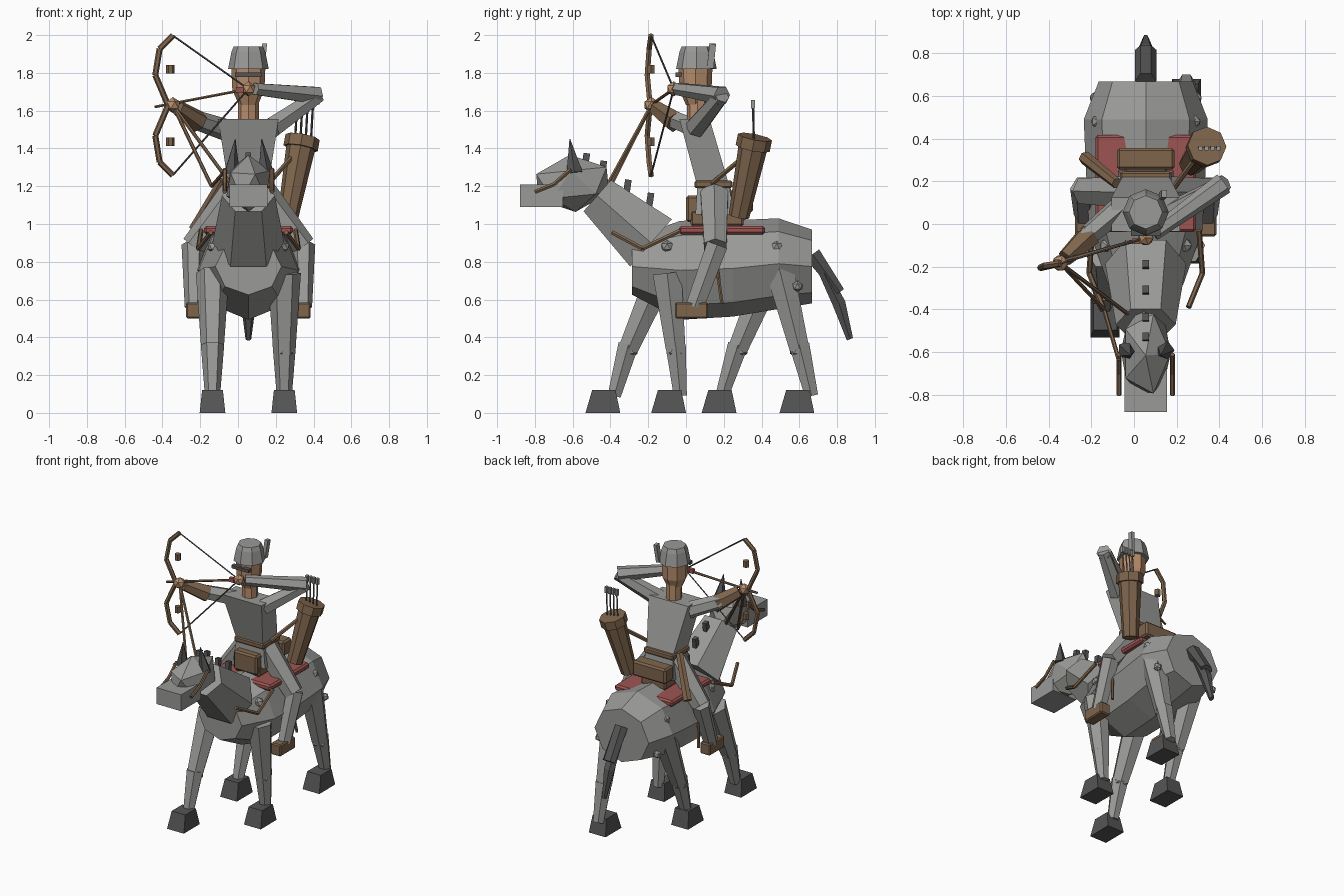
import bpy, bmesh, math
from mathutils import Vector, Matrix, Euler

if "Cube" in bpy.data.objects:
    bpy.data.objects.remove(bpy.data.objects["Cube"], do_unlink=True)

MID = 0.055  # centre line of horse and rider


def material(name, rgb):
    m = bpy.data.materials.new(name)
    m.use_nodes = True
    m.diffuse_color = (*rgb, 1)
    m.node_tree.nodes["Principled BSDF"].inputs["Base Color"].default_value = (*rgb, 1)
    return m


GREY = material("grey", (0.32, 0.32, 0.31))
DARK = material("dark grey", (0.09, 0.09, 0.09))
BROWN = material("leather brown", (0.21, 0.13, 0.073))
SKIN = material("skin", (0.48, 0.27, 0.15))
RED = material("blanket red", (0.34, 0.09, 0.085))


def finish(name, bm, mat):
    bmesh.ops.recalc_face_normals(bm, faces=bm.faces)
    mesh = bpy.data.meshes.new(name)
    bm.to_mesh(mesh)
    bm.free()
    mesh.materials.append(mat)
    ob = bpy.data.objects.new(name, mesh)
    bpy.context.scene.collection.objects.link(ob)
    return ob


def tube(name, mat, stations, n=6, axis=None, phase=0.0):
    """Loft n-sided rings; a station is (point, radius) or (point, radius_u, radius_v)."""
    d = Vector(axis) if axis else Vector(stations[-1][0]) - Vector(stations[0][0])
    d.normalize()
    ref = Vector((0, 1, 0)) if abs(d.x) > 0.8 else Vector((1, 0, 0))
    u = (ref - d * ref.dot(d)).normalized()
    v = d.cross(u)
    bm = bmesh.new()
    rings = []
    for s in stations:
        p, ru, rv = Vector(s[0]), s[1], s[-1]
        angles = [phase + math.tau * i / n for i in range(n)]
        rings.append([bm.verts.new(p + u * ru * math.cos(a) + v * rv * math.sin(a)) for a in angles])
    for a, b in zip(rings, rings[1:]):
        for i in range(n):
            bm.faces.new((a[i], a[(i + 1) % n], b[(i + 1) % n], b[i]))
    bm.faces.new(rings[0])
    bm.faces.new(rings[-1])
    return finish(name, bm, mat)


def rod(name, mat, points, r, n=6):
    for a, b in zip(points, points[1:]):
        tube(name, mat, [(a, r), (b, r)], n)


def slab(name, mat, bottom, half_b, top, half_t):
    """Tapered box with level ends."""
    k = math.sqrt(2)
    return tube(name, mat, [(bottom, half_b[0] * k, half_b[1] * k), (top, half_t[0] * k, half_t[1] * k)],
                4, (0, 0, 1), math.pi / 4)


def box(name, mat, centre, size, bevel=0.0, rot=(0, 0, 0)):
    bm = bmesh.new()
    bmesh.ops.create_cube(bm, size=1, matrix=Matrix.LocRotScale(Vector(centre), Euler(rot), Vector(size)))
    if bevel:
        bmesh.ops.bevel(bm, geom=bm.edges[:], offset=bevel, segments=1, affect='EDGES')
    return finish(name, bm, mat)


def ball(name, mat, centre, radii, rot=(0, 0, 0)):
    bm = bmesh.new()
    bmesh.ops.create_icosphere(bm, subdivisions=1, radius=1,
                               matrix=Matrix.LocRotScale(Vector(centre), Euler(rot), Vector(radii)))
    return finish(name, bm, mat)


# Horse barrel, neck and head
tube("horse_body", GREY, [((MID, -0.285, 0.775), 0.175, 0.15), ((MID, -0.03, 0.755), 0.265, 0.262),
                          ((MID, 0.25, 0.765), 0.28, 0.255), ((MID, 0.49, 0.79), 0.29, 0.24),
                          ((MID, 0.667, 0.775), 0.22, 0.195)], 8, (0, 1, 0))
tube("horse_neck", GREY, [((MID, -0.185, 0.9), 0.19, 0.193), ((MID, -0.47, 1.15), 0.14, 0.127)], 6)
ball("horse_head", GREY, (MID, -0.6, 1.215), (0.13, 0.22, 0.152), (0.1, 0, 0))
box("muzzle", GREY, (MID, -0.765, 1.15), (0.2, 0.23, 0.12))
for y, z in ((-0.19, 1.13), (-0.31, 1.2), (-0.44, 1.3), (-0.53, 1.34)):
    box("mane_tuft", DARK, (MID, y, z), (0.03, 0.035, 0.07), 0, (-0.15, 0, 0))

# Tail
tube("tail_upper", DARK, [((MID, 0.67, 0.84), 0.05), ((MID, 0.815, 0.64), 0.05, 0.03)], 6)
tube("tail_lower", DARK, [((MID, 0.73, 0.74), 0.045, 0.03), ((MID, 0.81, 0.58), 0.04, 0.04),
                          ((MID, 0.868, 0.39), 0.015, 0.02)], 6)

# Horse legs: side, hip (y, z), knee, fetlock y, hoof y
legs = ((-1, (-0.13, 0.74), (-0.305, 0.34), -0.38, -0.44),
        (1, (-0.1, 0.74), (-0.055, 0.34), -0.03, -0.092),
        (-1, (0.46, 0.78), (0.275, 0.34), 0.19, 0.175),
        (1, (0.49, 0.78), (0.6, 0.34), 0.665, 0.587))
for side, (hy, hz), (ky, kz), fy, oy in legs:
    x = MID + side * 0.19
    tube("horse_upper_leg", GREY, [((x, hy, hz), 0.088), ((x, ky, kz), 0.06)], 6)
    ball("horse_knee", GREY, (x, ky, kz), (0.062, 0.058, 0.06))
    tube("horse_lower_leg", GREY, [((x, ky, kz + 0.02), 0.062), ((x, fy, 0.09), 0.04)], 6)
    slab("hoof", DARK, (x, oy, 0), (0.068, 0.092), (x, oy + 0.005, 0.12), (0.055, 0.062))

# Mirrored tack, ears and rider legs
for s in (-1, 1):
    def at(x, y, z):
        return (MID + s * x, y, z)
    tube("ear", DARK, [(at(0.09, -0.59, 1.27), 0.045), (at(0.07, -0.615, 1.45), 0.002)], 5)
    rod("bridle", BROWN, [at(0.125, -0.8, 1.17), at(0.125, -0.7, 1.21), at(0.125, -0.61, 1.29)], 0.012)
    rod("rein", BROWN, [at(0.2, -0.39, 0.955), at(0.265, -0.23, 0.87), at(0.25, -0.03, 0.965)], 0.013)
    ball("hip_stud", GREY, at(0.235, 0.59, 0.67), (0.03, 0.03, 0.03))
    ball("rump_stud", GREY, at(0.22, 0.48, 0.88), (0.04, 0.035, 0.035))
    ball("shoulder_stud", GREY, at(0.18, -0.1, 0.88), (0.04, 0.035, 0.035))
    rod("stirrup_strap", BROWN, [at(0.25, 0.14, 0.95), at(0.29, 0.19, 0.58)], 0.01)
    tube("rider_thigh", GREY, [(at(0.07, 0.15, 1.16), 0.085), (at(0.29, 0.155, 0.88), 0.068)], 6)
    tube("rider_shin", GREY, [(at(0.29, 0.165, 0.89), 0.064), (at(0.292, 0.045, 0.56), 0.045, 0.055)], 6)
    box("boot", BROWN, at(0.29, 0.03, 0.543), (0.08, 0.175, 0.085), 0.008)

# Saddle
box("saddle_blanket", RED, (MID, 0.19, 0.967), (0.47, 0.455, 0.045), 0.012)
box("saddle_seat", BROWN, (MID, 0.165, 1.03), (0.2, 0.28, 0.08), 0.01)
box("saddle_pommel", BROWN, (MID, 0.035, 1.08), (0.19, 0.07, 0.14), 0.012)
box("saddle_cantle", BROWN, (MID, 0.305, 1.115), (0.27, 0.1, 0.11), 0.012)

# Rider body
slab("rider_hips", GREY, (MID, 0.15, 1.05), (0.13, 0.1), (MID, 0.145, 1.2), (0.11, 0.085))
slab("rider_torso", GREY, (MID, 0.145, 1.2), (0.105, 0.085), (MID, 0.045, 1.555), (0.16, 0.08))
box("belt", BROWN, (MID, 0.145, 1.21), (0.24, 0.2, 0.04), 0.008)
tube("rider_neck", SKIN, [((MID, 0.06, 1.54), 0.055), ((MID, 0.06, 1.68), 0.055)], 8)
tube("rider_head", SKIN, [((MID, 0.05, 1.63), 0.05), ((MID, 0.05, 1.71), 0.085), ((MID, 0.05, 1.83), 0.09)], 8)
tube("helmet", GREY, [((MID, 0.055, 1.82), 0.108), ((MID, 0.055, 1.91), 0.09),
                      ((MID, 0.055, 1.94), 0.078)], 8)
box("visor", DARK, (MID, -0.04, 1.79), (0.14, 0.03, 0.022))
box("plume", GREY, (0.135, 0.135, 1.89), (0.025, 0.035, 0.13), 0, (-0.1, 0.1, 0))

# Bow arm
BOW_HAND = (-0.345, -0.183, 1.63)
tube("bow_upper_arm", GREY, [((-0.07, 0.07, 1.5), 0.058), ((-0.235, -0.07, 1.555), 0.05)], 6)
tube("bow_bracer", BROWN, [((-0.21, -0.055, 1.54), 0.06), ((-0.32, -0.16, 1.615), 0.042)], 6)
ball("bow_hand", SKIN, BOW_HAND, (0.042, 0.042, 0.042))

# Drawing arm
DRAW_HAND = (0.055, -0.065, 1.715)
tube("draw_upper_arm", GREY, [((0.18, 0.05, 1.51), 0.06), ((0.425, 0.19, 1.68), 0.043)], 6)
tube("draw_forearm", GREY, [((0.42, 0.19, 1.68), 0.052), ((0.09, -0.045, 1.715), 0.035)], 6)
ball("draw_hand", SKIN, DRAW_HAND, (0.04, 0.04, 0.04))

# Bow, string and arrow
limb = [(-0.345, -0.185, 0.37), (-0.415, -0.195, 0.3), (-0.438, -0.205, 0.16), (-0.37, -0.19, 0.0)]
for s in (-1, 1):
    rod("bow_limb", BROWN, [(x, y, 1.628 + s * z) for x, y, z in limb], 0.016)
    rod("bow_string", DARK, [(-0.345, -0.185, 1.628 + s * 0.37), DRAW_HAND], 0.005, 4)
    tube("bow_charm", BROWN, [((-0.358, -0.185, 1.628 + s * 0.192 - 0.022), 0.022),
                              ((-0.358, -0.185, 1.628 + s * 0.192 + 0.022), 0.022)], 6)
rod("arrow", BROWN, [DRAW_HAND, (-0.44, -0.2, 1.62)], 0.008)
box("arrow_fletching", RED, (0.01, -0.08, 1.71), (0.04, 0.025, 0.03))

# Long reins from the bow hand to the bridle
rod("long_rein", BROWN, [BOW_HAND, (-0.14, -0.4, 1.2), (-0.07, -0.64, 1.28)], 0.01)
rod("long_rein", BROWN, [BOW_HAND, (-0.03, -0.42, 1.2)], 0.01)

# Quiver, its arrows and strap
low, high = Vector((0.265, 0.28, 1.04)), Vector((0.342, 0.365, 1.46))
tube("quiver", BROWN, [(low, 0.055), (low.lerp(high, 0.9), 0.078)], 8)
tube("quiver_rim", BROWN, [(low.lerp(high, 0.86), 0.092), (high, 0.092)], 8)
for i in range(4):
    x = 0.3 + i * 0.028
    rod("quiver_arrow", DARK, [(x, 0.36, 1.4), (x + 0.012, 0.355, 1.62)], 0.006, 4)
    box("quiver_fletching", GREY, (x + 0.012, 0.355, 1.635), (0.018, 0.022, 0.045))
rod("quiver_strap", BROWN, [(0.15, 0.12, 1.2), (0.29, 0.31, 1.36)], 0.014)

# Scabbard on the right hip
tube("scabbard", BROWN, [((-0.08, 0.19, 1.23), 0.026), ((-0.23, 0.31, 0.97), 0.032)], 6)
